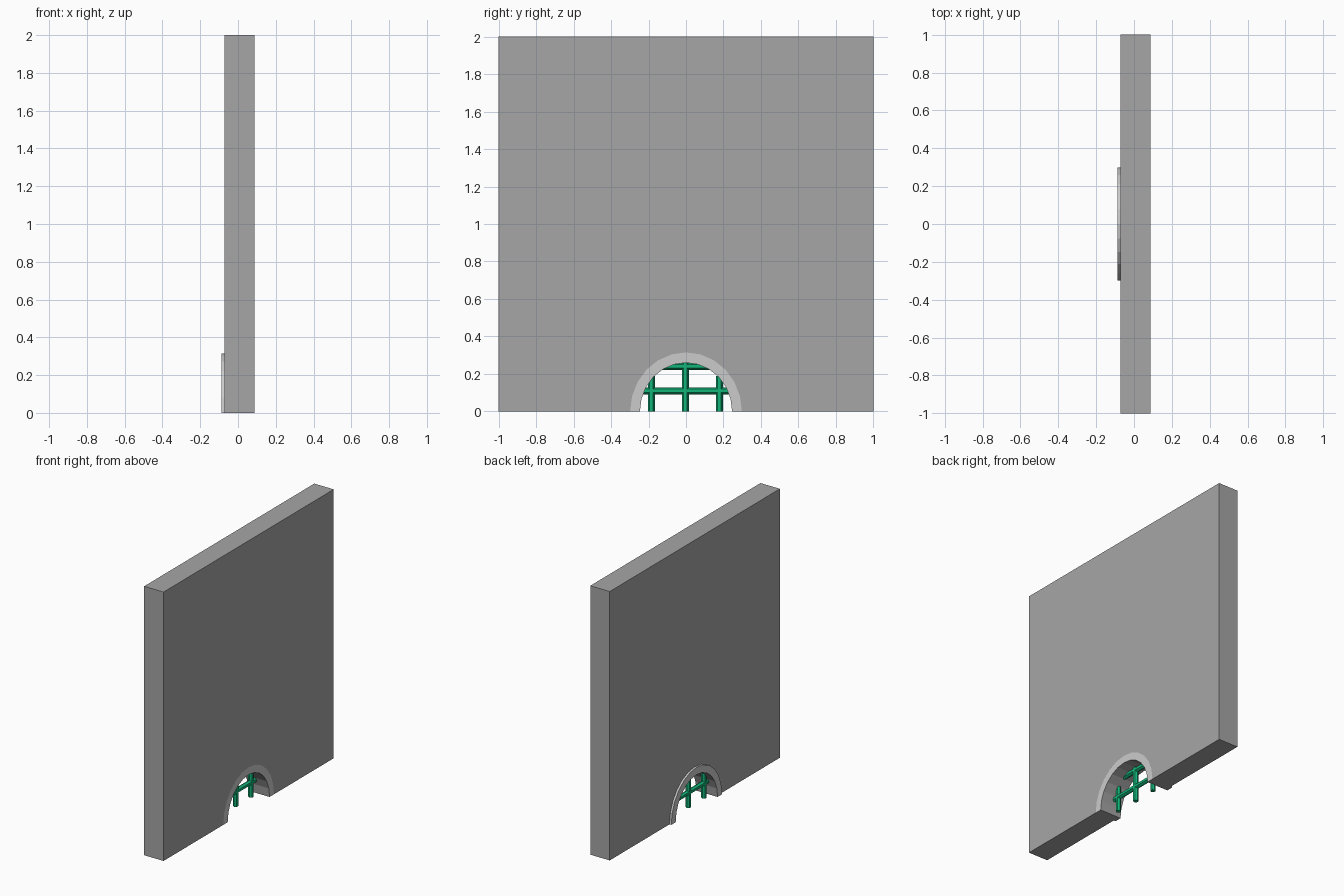
import bpy, bmesh, math
from mathutils import Vector

if "Cube" in bpy.data.objects:
    bpy.data.objects.remove(bpy.data.objects["Cube"])

X_FRONT, X_BACK, X_TRIM = 0.0875, -0.0725, -0.0875
SEG = 12


def material(name, rgb):
    m = bpy.data.materials.new(name)
    m.diffuse_color = (*rgb, 1)
    m.use_nodes = True
    m.node_tree.nodes["Principled BSDF"].inputs["Base Color"].default_value = m.diffuse_color
    return m


stone = material("dark_stone", (0.38, 0.38, 0.38))
trim = material("trim_stone", (0.56, 0.56, 0.56))
green = material("grate_green", (0.006, 0.46, 0.19))


def finish(name, bm, *mats):
    bmesh.ops.recalc_face_normals(bm, faces=bm.faces)
    me = bpy.data.meshes.new(name)
    bm.to_mesh(me)
    bm.free()
    ob = bpy.data.objects.new(name, me)
    bpy.context.collection.objects.link(ob)
    for m in mats:
        me.materials.append(m)


def arch(bm, x, ry, rz):
    return [bm.verts.new((x, ry * math.cos(math.pi * i / SEG),
                          rz * math.sin(math.pi * i / SEG))) for i in range(SEG + 1)]


# wall with arched drain opening, flush trim on +x and raised trim on -x
bm = bmesh.new()
OUT, INN = (0.298, 0.315), (0.246, 0.26)
loops = [arch(bm, X_FRONT, *OUT), arch(bm, X_FRONT, *INN), arch(bm, X_TRIM, *INN),
         arch(bm, X_TRIM, *OUT), arch(bm, X_BACK, *OUT)]
for a, b, slot in zip(loops, loops[1:], (1, 0, 1, 1)):
    for i in range(SEG):
        bm.faces.new((a[i], a[i + 1], b[i + 1], b[i])).material_index = slot
f, k = [[bm.verts.new((x, y, z)) for y, z in ((-1, 0), (-1, 2), (1, 2), (1, 0))]
        for x in (X_FRONT, X_BACK)]
sheets = [bm.faces.new(f + loops[0]), bm.faces.new(k + loops[-1])]
for i in range(3):
    bm.faces.new((f[i], f[i + 1], k[i + 1], k[i]))
# undersides left and right of the opening
for c, e in ((3, 0), (0, SEG)):
    bm.faces.new((f[c], loops[0][e], loops[4][e], k[c]))
    bm.faces.new([l[e] for l in loops])
bmesh.ops.triangulate(bm, faces=sheets)
finish("wall", bm, stone, trim)


# grate of six-sided bars
def bar(name, a, b, r=0.0185):
    a, b = Vector(a), Vector(b)
    u = Vector((1, 0, 0))
    v = (b - a).normalized().cross(u)
    bm = bmesh.new()
    ends = [[bm.verts.new(p + r * (v * math.cos(t * math.pi / 3) + u * math.sin(t * math.pi / 3)))
             for t in range(6)] for p in (a, b)]
    for i in range(6):
        j = (i + 1) % 6
        bm.faces.new((ends[0][i], ends[0][j], ends[1][j], ends[1][i]))
    for e in ends:
        bm.faces.new(e)
    finish(name, bm, green)


GX = -0.018
for y, top in ((-0.185, 0.19), (-0.003, 0.265), (0.178, 0.19)):
    bar("vertical_bar", (GX, y, 0), (GX, y, top))
for z, w in ((0.11, 0.235), (0.24, 0.13)):
    bar("horizontal_bar", (GX, -w, z), (GX, w, z))
